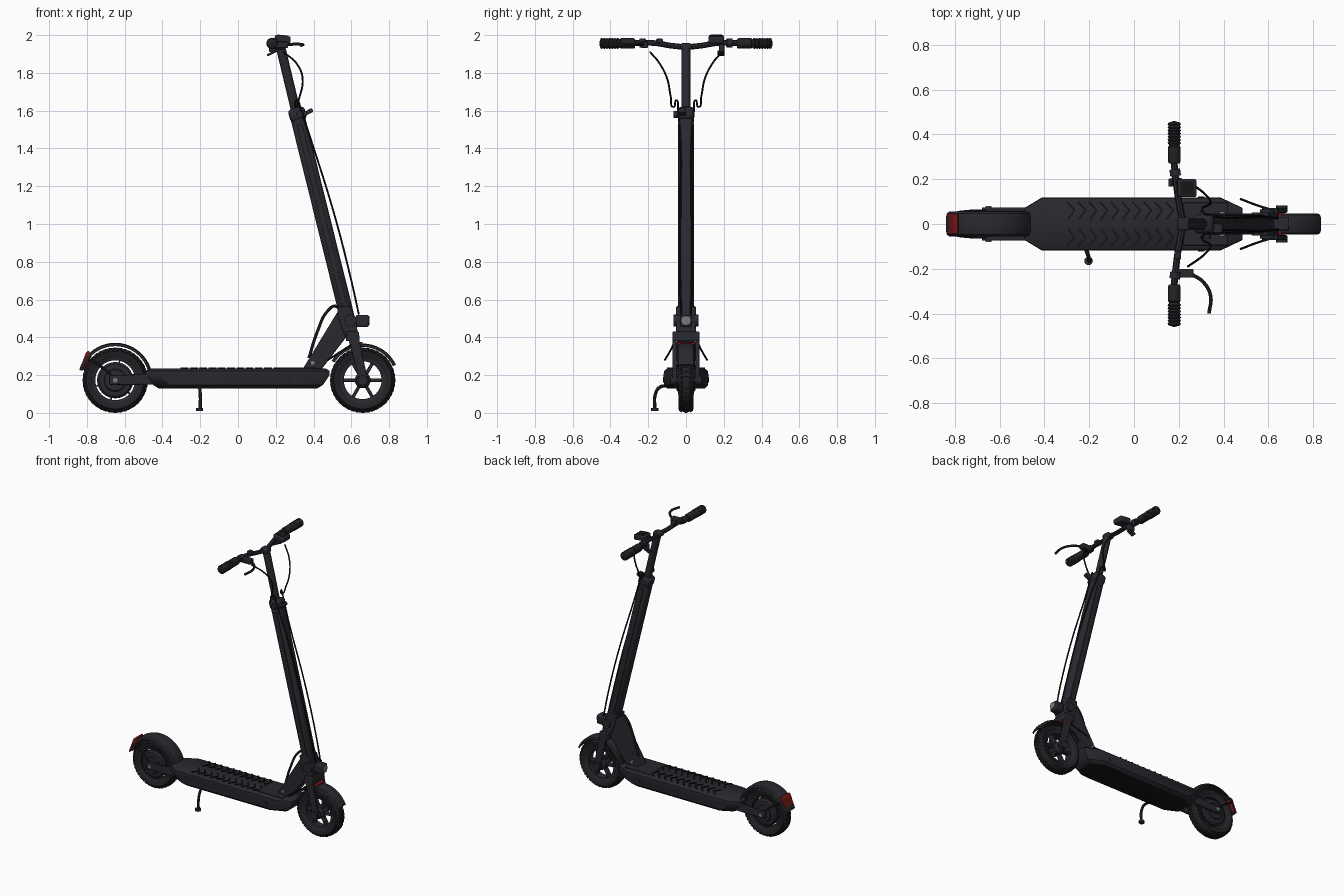
import bpy, bmesh
from math import sin, cos, pi, radians, atan2
from mathutils import Matrix, Vector

if "Cube" in bpy.data.objects:
    bpy.data.objects.remove(bpy.data.objects["Cube"])


def material(name, r, g, b):
    m = bpy.data.materials.new(name)
    m.use_nodes = True
    m.diffuse_color = (r, g, b, 1)
    m.node_tree.nodes["Principled BSDF"].inputs["Base Color"].default_value = (r, g, b, 1)
    return m


FRAME = material("charcoal", 0.021, 0.021, 0.028)
RUBBER = material("rubber", 0.016, 0.016, 0.019)
BLACK = material("black", 0.008, 0.008, 0.009)
RED = material("red", 0.2, 0.008, 0.008)
GREY = material("grey", 0.2, 0.2, 0.22)


def finish(name, bm, *mats):
    bmesh.ops.recalc_face_normals(bm, faces=bm.faces)
    me = bpy.data.meshes.new(name)
    bm.to_mesh(me)
    bm.free()
    for m in mats:
        me.materials.append(m)
    for p in me.polygons:
        p.use_smooth = True
    me.set_sharp_from_angle(angle=radians(35))
    ob = bpy.data.objects.new(name, me)
    bpy.context.collection.objects.link(ob)
    return ob


def bevel(ob, width, segments=2):
    if width:
        mod = ob.modifiers.new("bevel", "BEVEL")
        mod.width, mod.segments, mod.limit_method = width, segments, "ANGLE"
    return ob


def box(name, centre, size, mat, tilt=0, round_edge=0.005):
    bm = bmesh.new()
    m = Matrix.Translation(centre) @ Matrix.Rotation(tilt, 4, "Y") @ Matrix.Diagonal((*size, 1))
    bmesh.ops.create_cube(bm, size=1, matrix=m)
    return bevel(finish(name, bm, mat), round_edge)


def beam(name, p, q, y, depth, width, mat, round_edge=0.005):
    """Bar between two (x, z) points, at sideways position y."""
    dx, dz = q[0] - p[0], q[1] - p[1]
    centre = ((p[0] + q[0]) / 2, y, (p[1] + q[1]) / 2)
    return box(name, centre, (depth, width, (dx * dx + dz * dz) ** 0.5), mat, atan2(dx, dz), round_edge)


def rod(name, p, q, r, mat, sides=24):
    p, q = Vector(p), Vector(q)
    bm = bmesh.new()
    m = Matrix.Translation((p + q) / 2) @ (q - p).to_track_quat("Z", "Y").to_matrix().to_4x4()
    bmesh.ops.create_cone(bm, cap_ends=True, segments=sides, radius1=r, radius2=r,
                          depth=(q - p).length, matrix=m)
    return finish(name, bm, mat)


def prism(name, outline, y0, y1, mat, round_edge=0.005):
    """Side outline of (x, z) points, extruded across y."""
    bm = bmesh.new()
    face = bm.faces.new([bm.verts.new((x, y0, z)) for x, z in outline])
    new = bmesh.ops.extrude_face_region(bm, geom=[face])["geom"]
    bmesh.ops.translate(bm, vec=(0, y1 - y0, 0), verts=[v for v in new if isinstance(v, bmesh.types.BMVert)])
    return bevel(finish(name, bm, mat), round_edge)


def lathe(name, x, z, section, mat, start=0, end=360, steps=48):
    """Closed (radius, y) section swept around an axle."""
    full = end - start == 360
    bm = bmesh.new()
    rings = []
    for i in range(steps if full else steps + 1):
        a = radians(start + (end - start) * i / steps)
        rings.append([bm.verts.new((x + r * cos(a), y, z + r * sin(a))) for r, y in section])
    n = len(section)
    for i in range(steps):
        a, b = rings[i], rings[(i + 1) % len(rings)]
        for j in range(n):
            bm.faces.new((a[j], a[(j + 1) % n], b[(j + 1) % n], b[j]))
    if not full:
        bm.faces.new(rings[0])
        bm.faces.new(rings[-1])
    return finish(name, bm, mat)


def tube(name, points, r, mat):
    cu = bpy.data.curves.new(name + "_path", "CURVE")
    cu.dimensions, cu.bevel_depth, cu.bevel_resolution = "3D", r, 2
    cu.use_fill_caps, cu.resolution_u = True, 8
    sp = cu.splines.new("BEZIER")
    sp.bezier_points.add(len(points) - 1)
    for bp, co in zip(sp.bezier_points, points):
        bp.co = co
        bp.handle_left_type = bp.handle_right_type = "AUTO"
    temp = bpy.data.objects.new(name + "_path", cu)
    bpy.context.collection.objects.link(temp)
    deps = bpy.context.evaluated_depsgraph_get()
    me = bpy.data.meshes.new_from_object(temp.evaluated_get(deps))
    bpy.data.objects.remove(temp)
    bm = bmesh.new()
    bm.from_mesh(me)
    return finish(name, bm, mat)


SIDES = (("left", 1), ("right", -1))
BACK, FRONT, AXLE = -0.65, 0.66, 0.173

# Tyres with staggered tread blocks
for label, x in (("rear", BACK), ("front", FRONT)):
    half = [(0.118, 0.03), (0.135, 0.04), (0.152, 0.041), (0.163, 0.03), (0.168, 0.012)]
    lathe(label + "_tyre", x, AXLE, half + [(r, -y) for r, y in reversed(half)], RUBBER)
    bm = bmesh.new()
    for i in range(40):
        a = 2 * pi * i / 40
        for row in (-1, 0, 1):
            turn = Matrix.Rotation(a + (pi / 40 if row else 0), 4, "Y")
            m = (Matrix.Translation((x, 0, AXLE)) @ turn @ Matrix.Translation((0, row * 0.028, 0.168 - 0.006 * abs(row)))
                 @ Matrix.Rotation(-row * 0.75, 4, "X") @ Matrix.Diagonal((0.017, 0.017, 0.01, 1)))
            bmesh.ops.create_cube(bm, size=1, matrix=m)
    finish(label + "_tread", bm, RUBBER)

# Rear hub motor, separated from its rim by a narrow slot
lathe("rear_rim", BACK, AXLE, [(0.105, -0.03), (0.122, -0.035), (0.122, 0.035), (0.105, 0.03)], FRAME)
lathe("rear_hub", BACK, AXLE, [(0.01, -0.05), (0.055, -0.05), (0.06, -0.043), (0.085, -0.04), (0.096, -0.03),
                               (0.096, 0.03), (0.085, 0.04), (0.06, 0.043), (0.055, 0.05), (0.01, 0.05)], FRAME)
for i in range(6):
    a = i * pi / 3 + 0.3
    beam("rear_rim_link", (BACK + 0.09 * cos(a), AXLE + 0.09 * sin(a)),
         (BACK + 0.11 * cos(a), AXLE + 0.11 * sin(a)), 0, 0.008, 0.02, FRAME, 0)
rod("rear_axle", (BACK, -0.08, AXLE), (BACK, 0.08, AXLE), 0.013, GREY, 12)

# Front wheel with six spokes
lathe("front_rim", FRONT, AXLE, [(0.1, -0.028), (0.122, -0.035), (0.122, 0.035), (0.1, 0.028)], FRAME)
lathe("front_hub", FRONT, AXLE, [(0.008, -0.045), (0.03, -0.045), (0.042, -0.03),
                                 (0.042, 0.03), (0.03, 0.045), (0.008, 0.045)], FRAME)
for i in range(6):
    a = i * pi / 3
    beam("front_spoke", (FRONT + 0.035 * cos(a), AXLE + 0.035 * sin(a)),
         (FRONT + 0.104 * cos(a), AXLE + 0.104 * sin(a)), 0, 0.018, 0.035, FRAME)
rod("front_axle", (FRONT, -0.07, AXLE), (FRONT, 0.07, AXLE), 0.012, GREY, 12)

# Fenders
guard = [(0.182, 0.055), (0.193, 0.048), (0.198, 0.03), (0.198, -0.03), (0.193, -0.048),
         (0.182, -0.055), (0.18, -0.05), (0.189, -0.03), (0.189, 0.03), (0.18, 0.05)]
lathe("rear_fender", BACK, AXLE, guard, FRAME, 17, 164)
lathe("front_fender", FRONT, AXLE, [(r - 0.004, y * 0.85) for r, y in guard], FRAME, 25, 148)
prism("tail_light", [(-0.835, 0.24), (-0.815, 0.225), (-0.775, 0.3), (-0.79, 0.33), (-0.805, 0.32)],
      -0.045, 0.045, RED)
box("front_reflector", (0.645, 0, 0.367), (0.03, 0.1, 0.016), RED, 0, 0.002)

# Deck lofted through octagonal outlines, black underneath
bm = bmesh.new()
rings = []
for z, xb, xf, w in ((0.13, -0.42, 0.42, 0.1), (0.148, -0.45, 0.45, 0.117), (0.2, -0.49, 0.485, 0.119),
                     (0.222, -0.49, 0.485, 0.116), (0.235, -0.46, 0.465, 0.1)):
    edge = [(xb, -w * 0.6), (xb + 0.08, -w), (xf - 0.1, -w), (xf, -w * 0.6)]
    rings.append([bm.verts.new((x, y, z)) for x, y in edge + [(x, -y) for x, y in reversed(edge)]])
for a, b in zip(rings, rings[1:]):
    for j in range(8):
        bm.faces.new((a[j], a[(j + 1) % 8], b[(j + 1) % 8], b[j]))
bm.faces.new(rings[0]).material_index = 1
bm.faces.new(rings[-1])
finish("deck", bm, FRAME, BLACK)
box("deck_front_pad", (0.32, 0, 0.236), (0.2, 0.19, 0.008), FRAME, 0, 0.003)

# Chevron grip strips on the deck
bm = bmesh.new()
for i in range(11):
    x = -0.3 + i * 0.049
    for s in (-1, 1):
        for (xa, ya), (xb, yb) in (((0, 0.098), (0.035, 0.062)), ((0.035, 0.062), (0.005, 0.02))):
            turn = Matrix.Rotation(atan2(s * (yb - ya), xb - xa), 4, "Z")
            length = ((xb - xa) ** 2 + (yb - ya) ** 2) ** 0.5
            m = Matrix.Translation((x + (xa + xb) / 2, s * (ya + yb) / 2, 0.237)) @ turn
            bmesh.ops.create_cube(bm, size=1, matrix=m @ Matrix.Diagonal((length, 0.009, 0.008, 1)))
finish("deck_grip", bm, BLACK)

# Paired parts: rear arms, fender stays, fork legs, pivot bolts, cables
for label, s in SIDES:
    prism(label + "_rear_arm", [(-0.68, 0.15), (-0.6, 0.148), (-0.44, 0.15), (-0.44, 0.212), (-0.52, 0.205),
                                (-0.6, 0.198), (-0.68, 0.198)], s * 0.056, s * 0.074, FRAME)
    tube(label + "_fender_stay", [(-0.79, s * 0.052, 0.285), (-0.73, s * 0.058, 0.25), (-0.66, s * 0.06, 0.19)], 0.006, FRAME)
    prism(label + "_fork_leg", [(0.575, 0.42), (0.635, 0.42), (0.66, 0.3), (0.685, 0.19), (0.675, 0.155),
                                (0.645, 0.155), (0.635, 0.19), (0.61, 0.3)], s * 0.05, s * 0.072, FRAME)
    rod(label + "_fork_cap", (FRONT, s * 0.06, AXLE), (FRONT, s * 0.082, AXLE), 0.026, FRAME)
    rod(label + "_pivot_bolt", (0.395, s * 0.045, 0.265), (0.395, s * 0.056, 0.265), 0.013, GREY, 12)
    rod(label + "_deck_screw", (0.3, s * 0.11, 0.175), (0.3, s * 0.122, 0.175), 0.014, FRAME, 12)
    tube(label + "_lower_cable", [(0.63, s * 0.06, 0.38), (0.56, s * 0.08, 0.335), (0.475, s * 0.112, 0.28)], 0.005, BLACK)
    tube(label + "_upper_cable", [(0.24, s * 0.19, 1.91), (0.31, s * 0.14, 1.85), (0.342, s * 0.1, 1.77), (0.325, s * 0.08, 1.67),
                                  (0.305, s * 0.066, 1.62), (0.31, s * 0.052, 1.655), (0.335, s * 0.042, 1.6)], 0.005, BLACK)
    tube(label + "_stem_cable", [(0.335, s * 0.042, 1.6), (0.385, s * 0.03, 1.45), (0.51, s * 0.03, 1.05),
                                 (0.6, s * 0.03, 0.7), (0.64, s * 0.025, 0.52)], 0.005, BLACK)

# Folding neck and strut
prism("fork_crown", [(0.57, 0.38), (0.645, 0.38), (0.64, 0.43), (0.575, 0.43)], -0.072, 0.072, FRAME)
prism("folding_strut", [(0.34, 0.228), (0.44, 0.228), (0.58, 0.41), (0.53, 0.54)], -0.047, 0.047, FRAME)
prism("neck", [(0.525, 0.56), (0.595, 0.565), (0.625, 0.48), (0.635, 0.42), (0.57, 0.4), (0.53, 0.5)], -0.052, 0.052, FRAME)
rod("neck_hinge", (0.595, -0.065, 0.49), (0.595, 0.065, 0.49), 0.032, FRAME)
tube("strut_loop", [(0.375, 0, 0.29), (0.42, 0, 0.43), (0.475, 0, 0.54), (0.515, 0, 0.565), (0.55, 0, 0.53)], 0.008, FRAME)
box("headlight", (0.658, 0, 0.487), (0.07, 0.062, 0.065), FRAME, 0, 0.01)
rod("headlight_lens", (0.69, 0, 0.49), (0.697, 0, 0.49), 0.024, GREY)

# Stem
beam("lower_stem", (0.585, 0.48), (0.312, 1.58), 0, 0.078, 0.076, FRAME, 0.02)
for label, s in SIDES:
    beam(label + "_stem_rail", (0.57, 0.54), (0.325, 1.53), s * 0.038, 0.028, 0.008, FRAME, 0.002)
beam("stem_collar", (0.324, 1.545), (0.305, 1.615), 0, 0.09, 0.084, FRAME, 0.02)
beam("clamp_lever", (0.34, 1.575), (0.395, 1.605), -0.02, 0.022, 0.04, FRAME)
rod("clamp_knob", (0.325, -0.03, 1.58), (0.325, -0.066, 1.58), 0.018, FRAME, 16)
rod("upper_stem", (0.313, 0, 1.57), (0.222, 0, 1.95), 0.025, FRAME)

# Handlebar and ribbed grips
arc = [(0.205, 0.07, 1.943), (0.19, 0.17, 1.958), (0.18, 0.27, 1.958), (0.178, 0.44, 1.955)]
tube("handlebar", [(x, -y, z) for x, y, z in reversed(arc)] + [(0.218, 0, 1.938)] + arc, 0.015, FRAME)
box("stem_head", (0.22, 0, 1.94), (0.055, 0.06, 0.035), FRAME, 0, 0.01)
for label, s in SIDES:
    ribs = [(0.03 if i % 2 else 0.025, s * (0.355 + 0.007 * i)) for i in range(15)]
    section = [(0.005, s * 0.27), (0.024, s * 0.27), (0.028, s * 0.28), (0.028, s * 0.345), (0.022, s * 0.35)]
    lathe(label + "_grip", 0.18, 1.956, section + ribs + [(0.005, s * 0.459)], RUBBER, steps=24)
    rod(label + "_bar_clamp", (0.186, s * 0.215, 1.958), (0.182, s * 0.245, 1.958), 0.024, FRAME)
box("display", (0.236, 0.16, 1.978), (0.085, 0.08, 0.038), FRAME, 0.1, 0.008)
box("display_screen", (0.238, 0.16, 1.996), (0.06, 0.06, 0.008), BLACK, 0.1, 0)
box("throttle", (0.19, 0.19, 1.93), (0.05, 0.03, 0.04), FRAME)
beam("throttle_paddle", (0.155, 1.893), (0.2, 1.915), 0.185, 0.012, 0.035, FRAME, 0.003)
box("bell", (0.195, -0.14, 1.97), (0.03, 0.035, 0.022), FRAME)
box("lever_mount", (0.225, -0.22, 1.95), (0.08, 0.04, 0.035), FRAME)
tube("brake_lever", [(0.25, -0.22, 1.95), (0.31, -0.26, 1.952), (0.342, -0.32, 1.95), (0.335, -0.4, 1.945)], 0.008, FRAME)

# Kickstand
tube("kickstand", [(-0.22, -0.1, 0.145), (-0.205, -0.14, 0.135), (-0.2, -0.162, 0.1), (-0.2, -0.165, 0.02)], 0.009, FRAME)
rod("kickstand_foot", (-0.203, -0.165, 0.01), (-0.203, -0.165, 0.026), 0.019, FRAME, 16)
